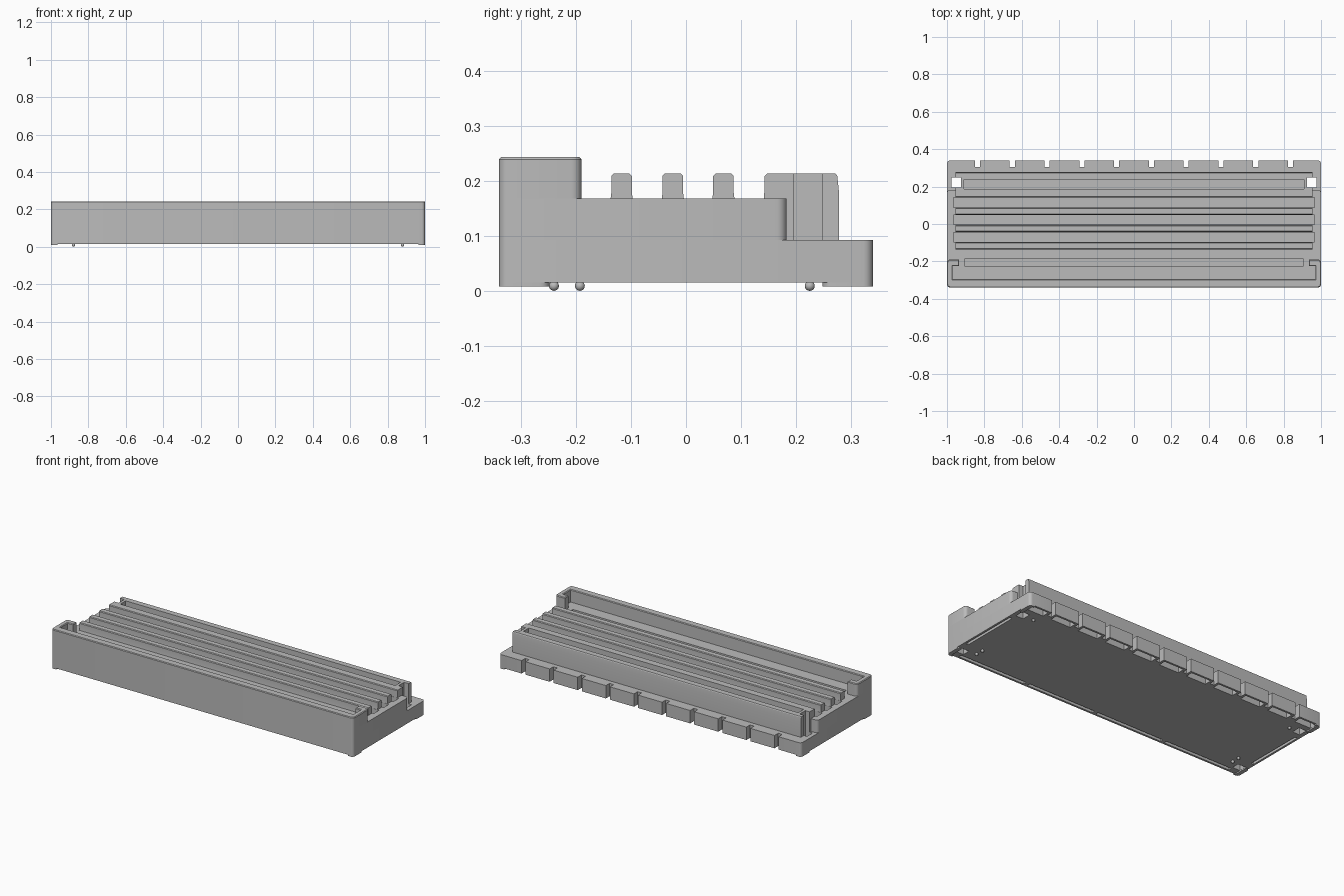
import bpy, bmesh, math
from mathutils import Vector

cube = bpy.data.objects.get("Cube")
if cube:
    bpy.data.objects.remove(cube, do_unlink=True)

grey = bpy.data.materials.new("plain grey")
grey.use_nodes = True
grey.diffuse_color = (0.5, 0.5, 0.5, 1)
grey.node_tree.nodes["Principled BSDF"].inputs["Base Color"].default_value = (0.5, 0.5, 0.5, 1)


def finish(bm, name):
    bmesh.ops.recalc_face_normals(bm, faces=bm.faces[:])
    me = bpy.data.meshes.new(name)
    bm.to_mesh(me)
    bm.free()
    ob = bpy.data.objects.new(name, me)
    me.materials.append(grey)
    bpy.context.collection.objects.link(ob)
    return ob


def extrude(bm, pts, vec):
    """Extrude a closed outline along a vector."""
    face = bm.faces.new([bm.verts.new(p) for p in pts])
    res = bmesh.ops.extrude_face_region(bm, geom=[face])
    verts = [g for g in res["geom"] if isinstance(g, bmesh.types.BMVert)]
    bmesh.ops.translate(bm, verts=verts, vec=Vector(vec))


def upright(name, pts, z0, z1, radius=0.018, chamfer=0):
    """Plan outline raised in z, with rounded outer end corners."""
    bm = bmesh.new()
    extrude(bm, [(x, y, z0) for x, y in pts], (0, 0, z1 - z0))
    bmesh.ops.recalc_face_normals(bm, faces=bm.faces[:])
    ends = [e for e in bm.edges
            if abs(e.verts[0].co.z - e.verts[1].co.z) > 1e-4 and abs(e.verts[0].co.x) > 0.99]
    bmesh.ops.bevel(bm, geom=ends, offset=radius, segments=5, profile=0.5, affect='EDGES')
    if chamfer:
        top = [e for e in bm.edges if all(v.co.z > z1 - 1e-4 for v in e.verts)]
        bmesh.ops.bevel(bm, geom=top, offset=chamfer, segments=1, affect='EDGES')
    return finish(bm, name)


def bar(name, profile, half):
    """Side profile (y, z) run along x."""
    bm = bmesh.new()
    extrude(bm, [(-half, y, z) for y, z in profile], (2 * half, 0, 0))
    return finish(bm, name)


def rect(x0, x1, y0, y1):
    return [(x0, y0), (x1, y0), (x1, y1), (x0, y1)]


# Base with a notched rear ledge
pitch = 0.186
notches = [(i - 4.5) * pitch for i in range(10)]
outline = [(-1, -0.34), (1, -0.34), (1, 0.34)]
for x in reversed(notches):
    outline += [(x + 0.0135, 0.34), (x + 0.0135, 0.305), (x - 0.0135, 0.305), (x - 0.0135, 0.34)]
outline.append((-1, 0.34))
base = upright("base", outline, 0.015, 0.092)

# Raised deck
deck = upright("deck", rect(-1, 1, -0.34, 0.183), 0.092, 0.168)

# Tall front wall wrapping around both ends with inward hooks
half_wall = [(1, -0.34), (1, -0.19), (0.935, -0.19), (0.935, -0.225), (0.97, -0.225), (0.97, -0.295)]
wall = upright("front_wall", half_wall + [(-x, y) for x, y in reversed(half_wall)],
               0.168, 0.243, chamfer=0.004)

# Rear holder block
block = bar("rear_holder", [(0.142, 0.168), (0.143, 0.209), (0.147, 0.213), (0.272, 0.213),
                            (0.275, 0.209), (0.278, 0.18), (0.278, 0.092), (0.183, 0.092),
                            (0.183, 0.168)], 0.955)

# Divider ribs
ribs = []
for i, y in enumerate((-0.117, -0.024, 0.068)):
    half_rib = [(0.020, 0.168), (0.0185, 0.180), (0.0185, 0.209), (0.0145, 0.213)]
    profile = [(y + d, z) for d, z in half_rib] + [(y - d, z) for d, z in reversed(half_rib)]
    ribs.append(bar(f"divider_rib_{i + 1}", profile, 0.955))

# Cutting boxes: x0, x1, y0, y1, z0, z1
FLOOR, TOP = 0.105, 0.3
cuts = [(-0.965, 0.965, a, b, FLOOR, TOP)
        for a, b in ((-0.096, -0.045), (-0.003, 0.047), (0.089, 0.141))]
cuts.append((-0.905, 0.905, -0.224, -0.186, FLOOR, TOP))
cuts.append((-0.91, 0.91, 0.187, 0.238, FLOOR, TOP))
for s in (-1, 1):
    for x0, x1, y0, y1, z0, z1 in (
            (0.926, 0.975, 0.195, 0.248, -0.1, TOP),       # open end holes
            (0.925, 0.975, -0.295, -0.25, -0.1, 0.065),    # underside corner pockets
            (0.972, 0.988, -0.20, 0.16, -0.1, 0.045),      # underside side channels
            (0.865, 0.975, 0.285, 0.328, -0.1, 0.075)):    # underside end ledge pockets
        a, b = sorted((s * x0, s * x1))
        cuts.append((a, b, y0, y1, z0, z1))
for i in range(4):
    x = -0.94 + i * 0.47
    cuts.append((x + 0.012, x + 0.458, -0.328, -0.308, -0.1, 0.045))
for x in notches[:-1]:
    c = x + pitch / 2
    cuts.append((c - 0.065, c + 0.065, 0.285, 0.328, -0.1, 0.075))

bm = bmesh.new()
for x0, x1, y0, y1, z0, z1 in cuts:
    extrude(bm, [(x, y, z0) for x, y in rect(x0, x1, y0, y1)], (0, 0, z1 - z0))
cutter = finish(bm, "cutter")
cutter.hide_render = True

for ob in (base, deck, block):
    mod = ob.modifiers.new("cuts", 'BOOLEAN')
    mod.operation = 'DIFFERENCE'
    mod.solver = 'EXACT'
    mod.object = cutter
    bpy.context.view_layer.objects.active = ob
    bpy.ops.object.modifier_apply(modifier=mod.name)
bpy.data.objects.remove(cutter, do_unlink=True)

# Corner feet and small round bumps underneath
parts = [base, deck, wall, block] + ribs
for side, s in (("right", -1), ("left", 1)):
    for end, t in (("front", -1), ("back", 1)):
        pts = [(s * x, t * y) for x, y in
               ((1, 0.34), (1, 0.248), (0.976, 0.248), (0.976, 0.329), (0.965, 0.329), (0.965, 0.34))]
        parts.append(upright(f"{end}_{side}_corner_foot", pts, 0.008, 0.015))
    for i, y in enumerate((-0.24, -0.193, 0.225)):
        bm = bmesh.new()
        bmesh.ops.create_uvsphere(bm, u_segments=16, v_segments=10, radius=0.009)
        bmesh.ops.translate(bm, verts=bm.verts[:], vec=(s * 0.88, y, 0.009))
        parts.append(finish(bm, f"{side}_bump_{i + 1}"))

# Smooth rounded corners, keep edges crisp
bpy.ops.object.select_all(action='DESELECT')
for ob in parts:
    ob.select_set(True)
bpy.context.view_layer.objects.active = base
bpy.ops.object.shade_smooth_by_angle(angle=math.radians(30))
